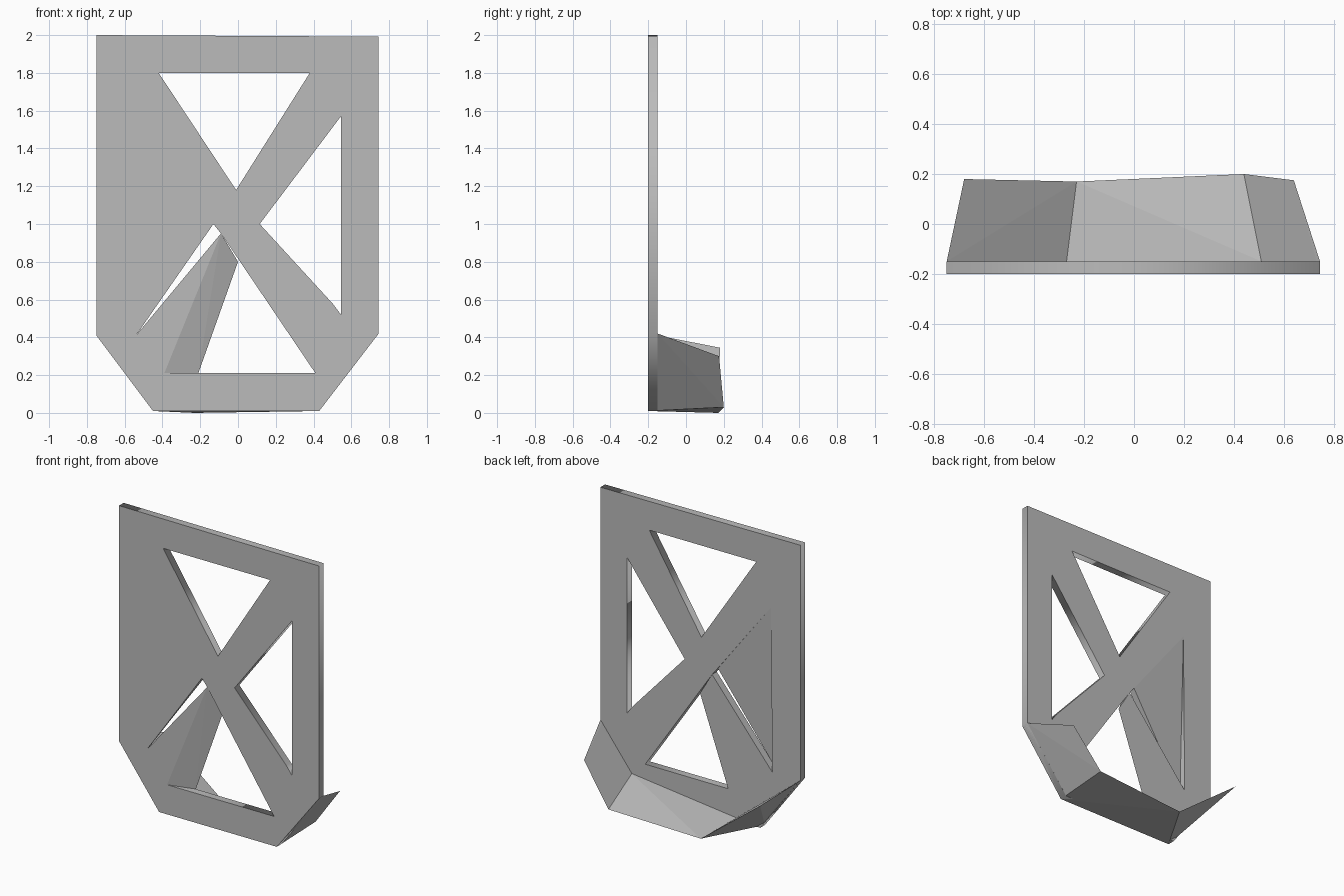
import bpy, bmesh
from math import radians
from mathutils import Matrix

cube = bpy.data.objects.get("Cube")
if cube:
    bpy.data.objects.remove(cube, do_unlink=True)

FRONT, BACK = -0.2, -0.15

# Single material
grey = bpy.data.materials.new("plain_grey")
grey.use_nodes = True
grey.diffuse_color = (0.5, 0.5, 0.5, 1)
for node in grey.node_tree.nodes:
    if node.type == 'BSDF_PRINCIPLED':
        node.inputs["Base Color"].default_value = grey.diffuse_color
        node.inputs["Roughness"].default_value = 0.8


def add_object(name, bm):
    mesh = bpy.data.meshes.new(name)
    bmesh.ops.recalc_face_normals(bm, faces=bm.faces)
    bm.to_mesh(mesh)
    bm.free()
    mesh.materials.append(grey)
    obj = bpy.data.objects.new(name, mesh)
    bpy.context.collection.objects.link(obj)
    return obj


def hull(name, points):
    """Flat-sided solid wrapped around a few corner points."""
    bm = bmesh.new()
    for p in points:
        bm.verts.new(p)
    bmesh.ops.convex_hull(bm, input=bm.verts)
    bmesh.ops.dissolve_limit(bm, angle_limit=radians(0.5), verts=bm.verts, edges=bm.edges)
    return add_object(name, bm)


def plate(name, loops):
    """Upright plate: first loop is the outline, the others are openings (x, z)."""
    curve = bpy.data.curves.new(name, 'CURVE')
    curve.dimensions = '2D'
    curve.fill_mode = 'BOTH'
    curve.extrude = (BACK - FRONT) / 2
    for loop in loops:
        spline = curve.splines.new('POLY')
        spline.points.add(len(loop) - 1)
        spline.use_cyclic_u = True
        for point, (x, z) in zip(spline.points, loop):
            point.co = (x, z, 0, 1)
    temp = bpy.data.objects.new(name + "_path", curve)
    mesh = bpy.data.meshes.new_from_object(temp)
    bm = bmesh.new()
    bm.from_mesh(mesh)
    bpy.data.objects.remove(temp)
    bpy.data.curves.remove(curve)
    bpy.data.meshes.remove(mesh)
    bmesh.ops.remove_doubles(bm, verts=bm.verts, dist=0.0005)
    bm.transform(Matrix.Translation((0, (FRONT + BACK) / 2, 0)) @ Matrix.Rotation(radians(90), 4, 'X'))
    return add_object(name, bm)


# Main frame with its crossing struts
outline = [(-0.75, 2), (0.745, 1.992), (0.745, 0.42), (0.43, 0.01), (-0.45, 0.01), (-0.75, 0.41)]
top_opening = [(-0.42, 1.8), (0.38, 1.8), (-0.01, 1.18)]
side_opening = [(0.545, 1.57), (0.115, 1.0), (0.5, 0.58), (0.545, 0.52)]
lower_opening = [(-0.53, 1.52), (-0.13, 1.0), (-0.09, 0.95), (0.41, 0.21), (-0.39, 0.21), (-0.54, 0.41)]
plate("frame", [outline, top_opening, side_opening, lower_opening])

# Sloping panel that closes the side opening at the front
hull("side_infill", [
    (-0.53, FRONT, 1.52), (-0.13, FRONT, 1.0), (-0.54, FRONT, 0.41),
    (-0.53, -0.151, 1.52), (-0.13, -0.155, 1.0), (-0.54, -0.195, 0.41)])

# Slanted lower strut, leaning back towards its foot
hull("lower_strut", [
    (-0.09, FRONT, 0.95), (-0.54, FRONT, 0.41), (-0.39, FRONT, 0.21),
    (-0.09, BACK, 0.95), (-0.54, BACK, 0.41), (-0.39, BACK, 0.21),
    (0, BACK, 0.8), (-0.21, BACK, 0.21)])

# Lip folded backwards: corners as (front, inner, rear tip) stations
stations = [
    ((0.745, FRONT, 0.42), (0.745, BACK, 0.42), (0.64, 0.175, 0.30)),
    ((0.43, FRONT, 0.01), (0.51, BACK, 0.12), (0.44, 0.2, 0.03)),
    ((-0.45, FRONT, 0.01), (-0.27, BACK, 0.03), (-0.23, 0.17, 0.0)),
    ((-0.75, FRONT, 0.41), (-0.75, BACK, 0.41), (-0.68, 0.18, 0.345)),
]
for name, a, b in zip(("lip_left", "lip_bottom", "lip_right"), stations, stations[1:]):
    hull(name, a + b)
